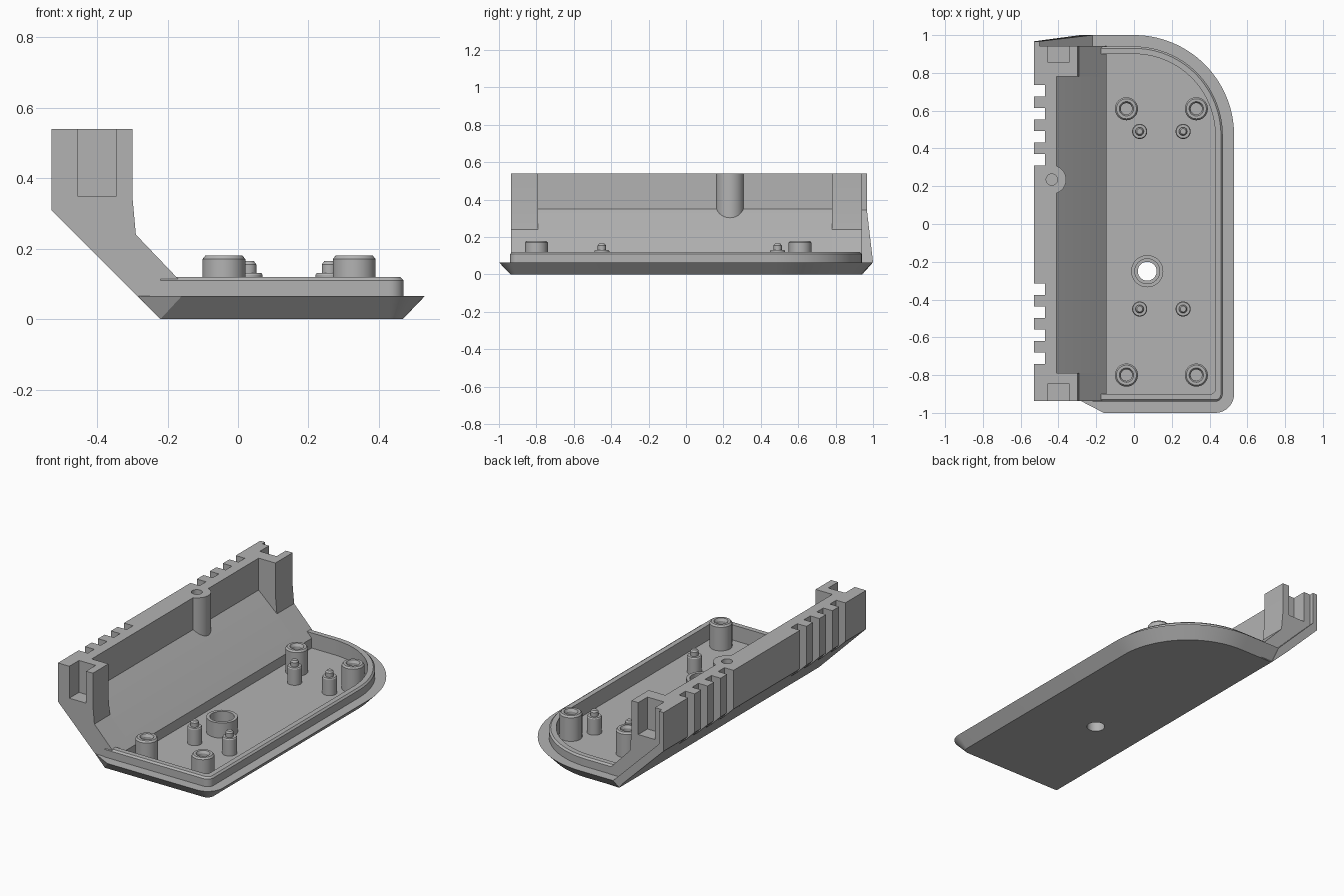
import bpy, bmesh, math

old = bpy.data.objects.get("Cube")
if old:
    bpy.data.objects.remove(old, do_unlink=True)

grey = bpy.data.materials.new("plain grey")
grey.use_nodes = True
grey.diffuse_color = (0.45, 0.45, 0.45, 1)
grey.node_tree.nodes["Principled BSDF"].inputs["Base Color"].default_value = grey.diffuse_color


def finish(bm, name):
    bmesh.ops.remove_doubles(bm, verts=bm.verts, dist=1e-5)
    bmesh.ops.recalc_face_normals(bm, faces=bm.faces)
    mesh = bpy.data.meshes.new(name)
    bm.to_mesh(mesh)
    bm.free()
    mesh.materials.append(grey)
    obj = bpy.data.objects.new(name, mesh)
    bpy.context.collection.objects.link(obj)
    return obj


def loft(name, rings, closed=False):
    """Bridge equal-sized rings; cap the ends or close the loop."""
    bm = bmesh.new()
    loops = [[bm.verts.new(p) for p in ring] for ring in rings]
    pairs = list(zip(loops, loops[1:]))
    if closed:
        pairs.append((loops[-1], loops[0]))
    else:
        bm.faces.new(loops[0])
        bm.faces.new(loops[-1])
    n = len(loops[0])
    for a, b in pairs:
        for i in range(n):
            j = (i + 1) % n
            bm.faces.new((a[i], a[j], b[j], b[i]))
    return finish(bm, name)


def extrude_y(name, profile, y0, y1):
    return loft(name, [[(x, y, z) for x, z in profile] for y in (y0, y1)])


def circle(x, y, r, z, n=40):
    return [(x + r * math.cos(2 * math.pi * i / n),
             y + r * math.sin(2 * math.pi * i / n), z) for i in range(n)]


def lathe(name, x, y, profile, closed=False):
    return loft(name, [circle(x, y, r, z) for r, z in profile], closed)


def boxes(name, bounds):
    bm = bmesh.new()
    for lo, hi in bounds:
        cube = bmesh.ops.create_cube(bm, size=1)
        for v in cube["verts"]:
            v.co = [(a + b) / 2 + c * (b - a) for a, b, c in zip(lo, hi, v.co)]
    return finish(bm, name)


def cut(target, cutter):
    cutter.hide_render = True
    mod = target.modifiers.new("cut", "BOOLEAN")
    mod.operation = "DIFFERENCE"
    mod.solver = "EXACT"
    mod.object = cutter
    bpy.context.view_layer.objects.active = target
    bpy.ops.object.modifier_apply(modifier=mod.name)
    bpy.data.objects.remove(cutter, do_unlink=True)


def arc(cx, cy, r, start, n):
    return [(cx + r * math.cos(start + math.pi / 2 * i / n),
             cy + r * math.sin(start + math.pi / 2 * i / n)) for i in range(n + 1)]


def outline(inset, z, left, chamfer=(0, 0)):
    """Plate outline: small front corner, large back corner."""
    front, right = -1 + inset, 0.53 - inset
    small, big = max(0.1 - inset, 0.025), 0.53 - inset
    pts = [(left, front + chamfer[1]), (left + chamfer[0], front)]
    pts += arc(right - small, front + small, small, -math.pi / 2, 10)
    pts += arc(0, 0.47, big, 0, 28)
    pts.append((left, 1 - inset))
    return [(x, y, z) for x, y in pts]


# Base tray with bevelled flange, raised lip and sunken floor
FLOOR = 0.03
base = loft("base_tray", [
    outline(0.062, 0, -0.22),
    outline(0, 0.065, -0.285, (0.125, 0.065)),
    outline(0.06, 0.065, -0.22),
    outline(0.06, 0.11, -0.22),
    outline(0.07, 0.12, -0.22),
    outline(0.10, 0.12, -0.2),
    outline(0.10, FLOOR, -0.2)])
HOLE = (0.07, -0.25)
cut(base, lathe("hole_cutter", *HOLE, [(0.05, -0.1), (0.05, 0.3)]))

# Sloping side wall with a channelled rail, closed by a solid block at each end
under = [(-0.145, 0.002), (-0.22, 0.0), (-0.53, 0.31), (-0.53, 0.54)]
slope = [(-0.29, 0.24), (-0.145, 0.088)]
rail = extrude_y("side_rail", under + [(-0.41, 0.54), (-0.41, 0.35)] + slope, -0.79, 0.78)
block = under + [(-0.30, 0.54), (-0.30, 0.35)] + slope
front_block = extrude_y("front_end_block", block, -0.936, -0.79)
back_block = extrude_y("back_end_block", block, 0.78, 0.942)

# Open slots in the end blocks
cut(front_block, boxes("slot_cutter", [((-0.455, -1.1, 0.35), (-0.345, -0.845, 0.7))]))
cut(back_block, boxes("slot_cutter", [((-0.455, 0.855, 0.35), (-0.345, 1.1, 0.7))]))

# Grip notches along the rail
centres = [s + 0.122 * i for s in (0.34, -0.711) for i in range(4)]
cut(rail, boxes("notch_cutter", [((-0.6, c - 0.03, 0.1), (-0.47, c + 0.03, 0.7))
                                 for c in centres]))

# Screw pillar in the rail
PILLAR = (-0.435, 0.235)
cut(rail, lathe("bore_cutter", *PILLAR, [(0.03, 0.42), (0.03, 0.7)]))
lathe("rail_pillar", *PILLAR, [(0.076, 0.29), (0.076, 0.54), (0.03, 0.54), (0.03, 0.42)])

# Thin skin that carries the outer wall past the back block
skin = [(-0.22, 0), (-0.285, 0.065), (-0.53, 0.31), (-0.53, 0.54),
        (-0.50, 0.54), (-0.50, 0.345), (-0.22, 0.065)]
ends = [0.942, 1.0, 0.967, 0.967, 0.967, 0.967, 1.0]
loft("back_skin", [[(x, 0.938, z) for x, z in skin],
                   [(x, y, z) for (x, z), y in zip(skin, ends)]])

# Screw bosses and locating pins
for x in (-0.04, 0.33):
    for y in (0.61, -0.80):
        lathe("screw_boss", x, y, [
            (0.061, 0.02), (0.061, 0.17), (0.053, 0.18), (0.038, 0.18),
            (0.030, 0.165), (0.030, 0.06)])
for x in (0.03, 0.26):
    for y in (0.49, -0.45):
        lathe("locating_pin", x, y, [
            (0.04, 0.02), (0.04, 0.125), (0.036, 0.131), (0.022, 0.131),
            (0.022, 0.155), (0.015, 0.165)])

# Collar around the through hole
lathe("hole_collar", *HOLE, [
    (0.085, 0.02), (0.085, 0.12), (0.066, 0.12), (0.066, 0.06),
    (0.05, 0.06), (0.05, 0.02)], closed=True)

# Smooth the round walls, keep edges sharp
bpy.ops.object.select_all(action="DESELECT")
for obj in bpy.context.collection.objects:
    if obj.type == "MESH" and grey.name in obj.data.materials:
        obj.select_set(True)
        bpy.context.view_layer.objects.active = obj
bpy.ops.object.shade_smooth_by_angle(angle=math.radians(25))
